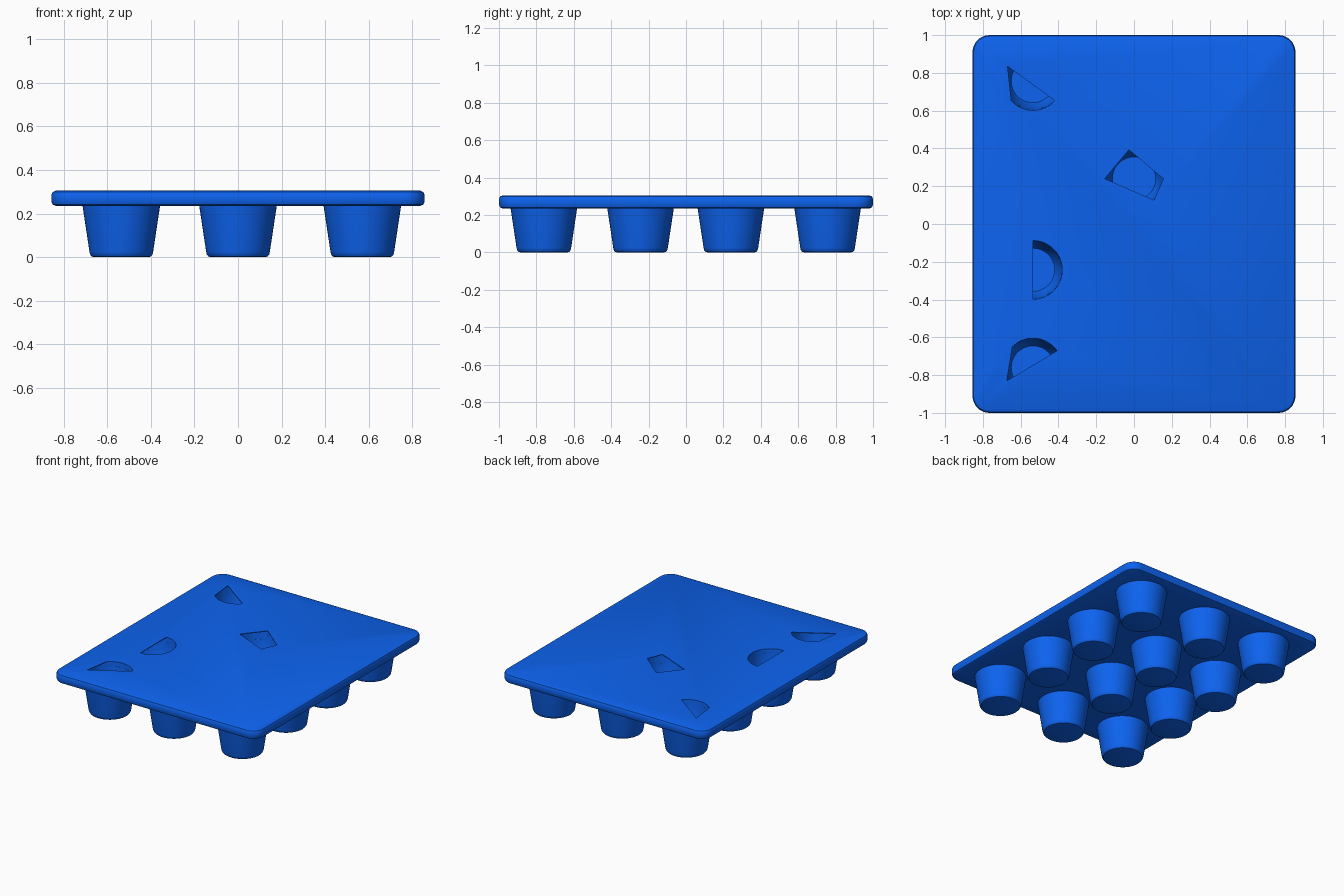
import bpy, bmesh
from math import cos, sin, pi, radians

if "Cube" in bpy.data.objects:
    bpy.data.objects.remove(bpy.data.objects["Cube"])

blue = bpy.data.materials.new("blue")
blue.diffuse_color = (0.004, 0.125, 0.87, 1)
blue.use_nodes = True
blue.node_tree.nodes["Principled BSDF"].inputs["Base Color"].default_value = blue.diffuse_color

XS = (-0.535, 0.0, 0.57)
YS = (-0.76, -0.243, 0.24, 0.757)
BOTTOM, TOP = 0.235, 0.305


def loft(name, loops, closed=False):
    """Skin a list of equal-length point loops; cap both ends, or close into a ring."""
    bm = bmesh.new()
    rings = [[bm.verts.new(p) for p in loop] for loop in loops]
    n = len(rings[0])
    pairs = list(zip(rings, rings[1:]))
    if closed:
        pairs.append((rings[-1], rings[0]))
    for a, b in pairs:
        for i in range(n):
            j = (i + 1) % n
            bm.faces.new((a[i], a[j], b[j], b[i]))
    if not closed:
        bm.faces.new(rings[0][::-1])
        bm.faces.new(rings[-1])
    bmesh.ops.recalc_face_normals(bm, faces=bm.faces)
    me = bpy.data.meshes.new(name)
    bm.to_mesh(me)
    bm.free()
    ob = bpy.data.objects.new(name, me)
    bpy.context.collection.objects.link(ob)
    me.materials.append(blue)
    return ob


def circle(x, y, r, z, n=48):
    return [(x + r * cos(2 * pi * i / n), y + r * sin(2 * pi * i / n), z) for i in range(n)]


def rounded_rect(hx, hy, r, z, seg=8):
    pts = []
    for k, (sx, sy) in enumerate(((1, 1), (-1, 1), (-1, -1), (1, -1))):
        for i in range(seg + 1):
            a = (k + i / seg) * pi / 2
            pts.append((sx * (hx - r) + r * cos(a), sy * (hy - r) + r * sin(a), z))
    return pts


def smooth(ob):
    bpy.ops.object.select_all(action='DESELECT')
    ob.select_set(True)
    bpy.context.view_layer.objects.active = ob
    bpy.ops.object.shade_smooth_by_angle(angle=radians(35))


def cut(ob, cutter):
    mod = ob.modifiers.new("cut", 'BOOLEAN')
    mod.operation = 'DIFFERENCE'
    mod.solver = 'EXACT'
    mod.object = cutter
    bpy.context.view_layer.objects.active = ob
    bpy.ops.object.modifier_apply(modifier=mod.name)
    bpy.data.objects.remove(cutter)


# Tray plate with a rounded rim
rim = ((0.02, BOTTOM), (0.006, 0.241), (0, 0.254), (0, 0.286), (0.006, 0.299), (0.02, TOP))
tray = loft("tray_plate", [rounded_rect(0.855 - d, 1 - d, 0.09 - d, z) for d, z in rim])

# Partial openings: cup column, cup row, rim angles of the opening's outline
openings = (
    (0, 3, [150] + list(range(222, 319, 8))),
    (1, 2, [180, 100, 0, 313]),
    (0, 1, list(range(-90, 91, 7)) + [90]),
    (0, 0, list(range(35, 136, 5)) + [207]),
)
for i, j, angles in openings:
    x, y = XS[i], YS[j]
    # cup interior continuing up beneath the thin top skin
    cut(tray, loft("cavity_cutter", [circle(x, y, 0.147, 0.2), circle(x, y, 0.158, 0.3)]))
    outline = [(x + 0.155 * cos(radians(a)), y + 0.155 * sin(radians(a))) for a in angles]
    cut(tray, loft("opening_cutter", [[(u, v, z) for u, v in outline] for z in (0.27, 0.33)]))
smooth(tray)

# Tapered hollow cups: outside wall up, inside wall back down
outer = ((0.125, 0.0), (0.136, 0.003), (0.143, 0.012), (0.146, 0.025), (0.178, BOTTOM + 0.002))
inner = ((0.151, BOTTOM + 0.002), (0.122, 0.03), (0.115, 0.02))
for i, x in enumerate(XS):
    for j, y in enumerate(YS):
        loops = [circle(x, y, r, z) for r, z in outer + inner]
        smooth(loft(f"cup_{i + 1}_{j + 1}", loops))
